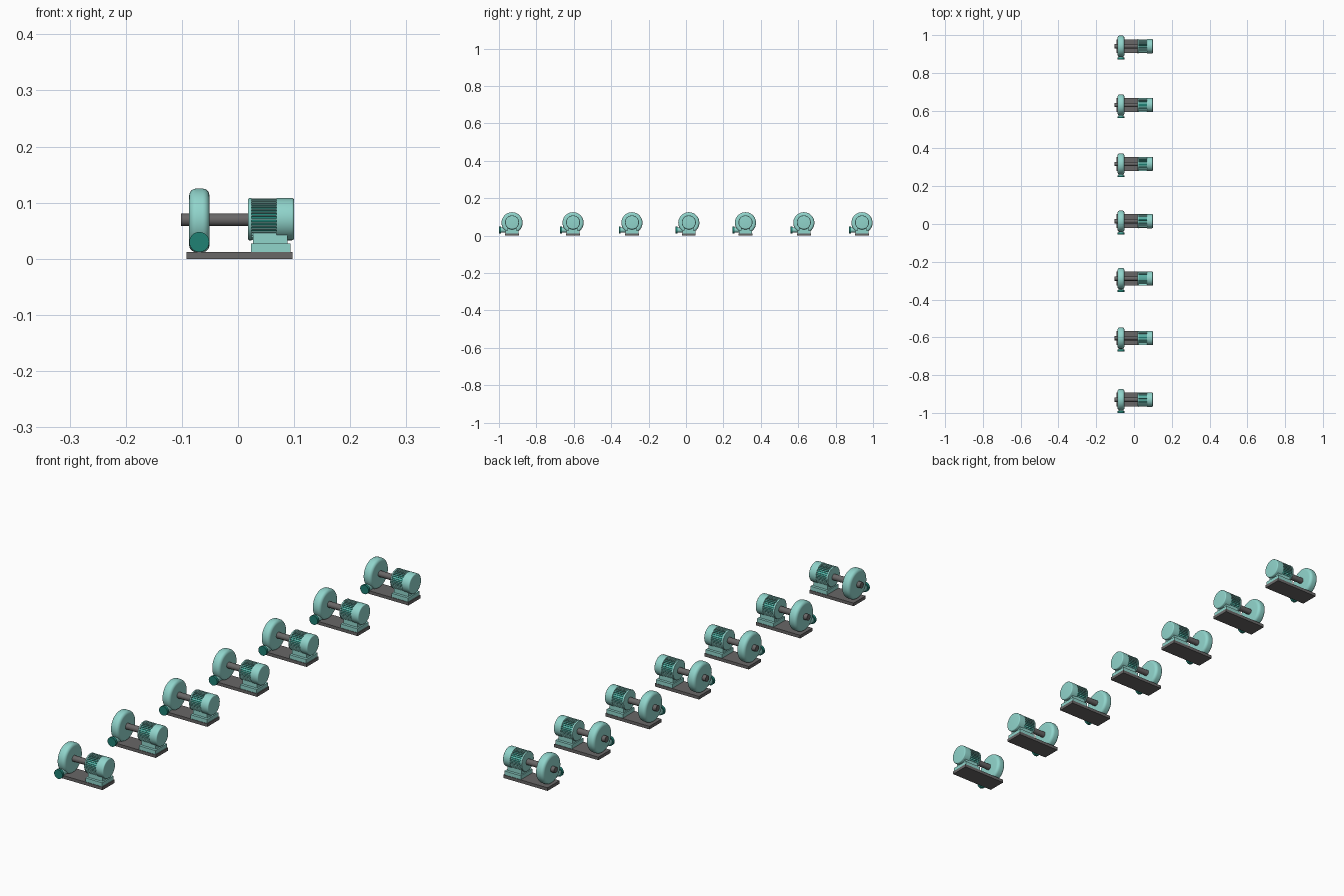
import bpy, bmesh, math
from mathutils import Matrix, Vector

if "Cube" in bpy.data.objects:
    bpy.data.objects.remove(bpy.data.objects["Cube"])


def material(name, rgb):
    m = bpy.data.materials.new(name)
    m.diffuse_color = (*rgb, 1)
    m.use_nodes = True
    m.node_tree.nodes["Principled BSDF"].inputs["Base Color"].default_value = m.diffuse_color
    return m


LIGHT = material("light teal", (0.28, 0.66, 0.60))
DARK = material("dark teal", (0.014, 0.22, 0.175))
GREY = material("dark grey", (0.14, 0.135, 0.135))

AXIS_Z = 0.0695
ROW_Y = (-0.93, -0.604, -0.289, 0.015, 0.318, 0.63, 0.941)
parts = []


def finish(bm, name, mat, smooth=True):
    bmesh.ops.recalc_face_normals(bm, faces=bm.faces)
    me = bpy.data.meshes.new(name)
    bm.to_mesh(me)
    bm.free()
    me.materials.append(mat)
    if smooth:
        me.shade_smooth()
        me.set_sharp_from_angle(angle=math.radians(35))
    parts.append((name, me))


def lathe(name, profile, mat, origin, axis="X", sides=48):
    """Turn (distance along axis, radius) points around the X or Y axis."""
    bm = bmesh.new()
    rings = []
    for d, r in profile:
        ring = []
        for i in range(sides):
            a = 2 * math.pi * i / sides
            c, s = r * math.cos(a), r * math.sin(a)
            p = (d, c, s) if axis == "X" else (c, d, s)
            ring.append(bm.verts.new(Vector(p) + Vector(origin)))
        rings.append(ring)
    for a, b in zip(rings, rings[1:]):
        for i in range(sides):
            j = (i + 1) % sides
            bm.faces.new((a[i], a[j], b[j], b[i]))
    bm.faces.new(rings[0])
    bm.faces.new(rings[-1])
    finish(bm, name, mat)


def add_box(bm, lo, hi, rot=Matrix()):
    lo, hi = Vector(lo), Vector(hi)
    m = rot @ Matrix.Translation((lo + hi) / 2) @ Matrix.Diagonal((*(hi - lo), 1))
    bmesh.ops.create_cube(bm, size=1, matrix=m)


def box(name, lo, hi, mat):
    bm = bmesh.new()
    add_box(bm, lo, hi)
    finish(bm, name, mat, False)


def arc(cx, cr, rad, a0, a1, n=6):
    """Rounded profile corner, angles in degrees."""
    return [(cx + rad * math.cos(math.radians(a0 + (a1 - a0) * k / n)),
             cr + rad * math.sin(math.radians(a0 + (a1 - a0) * k / n)))
            for k in range(n + 1)]


# base plate and motor pedestal
box("base_plate", (-0.092, -0.037, 0), (0.097, 0.037, 0.012), GREY)
box("pedestal_lower", (0.023, -0.035, 0.012), (0.094, 0.035, 0.027), LIGHT)
box("pedestal_upper", (0.027, -0.025, 0.027), (0.088, 0.025, 0.046), LIGHT)

# drive shaft
lathe("drive_shaft", [(-0.102, 0.0115), (0.02, 0.0115)], GREY, (0, 0, AXIS_Z), sides=32)

# pump casing with a rounded rim
lathe("pump_casing", arc(-0.075, 0.0445, 0.012, 180, 90) + arc(-0.063, 0.0445, 0.012, 90, 0),
      LIGHT, (0, 0, 0.0685), sides=64)

# outlet pipe and flange
lathe("outlet_pipe", [(-0.062, 0.0135), (0, 0.0135)], LIGHT, (-0.069, 0, 0.030), "Y", 32)
lathe("outlet_flange", [(-0.070, 0.0178), (-0.060, 0.0178)], DARK, (-0.069, 0, 0.030), "Y", 32)

# motor: end ring, finned core and fan cover
axis = (0, 0, AXIS_Z + 0.001)
lathe("motor_end_ring", arc(0.020, 0.0355, 0.002, 180, 90, 3) + [(0.024, 0.0375)], LIGHT, axis)
lathe("motor_core", [(0.022, 0.0335), (0.071, 0.0335)], DARK, axis)
lathe("motor_fan_cover", [(0.069, 0.0375)] + arc(0.096, 0.0335, 0.004, 90, 0), LIGHT, axis)

# cooling fins along the motor
bm = bmesh.new()
COUNT = 36
for i in range(COUNT):
    rot = Matrix.Translation(axis) @ Matrix.Rotation(2 * math.pi * i / COUNT, 4, "X")
    add_box(bm, (0.0235, -0.001, 0.032), (0.0695, 0.001, 0.037), rot)
finish(bm, "motor_fins", LIGHT, False)

# row of seven pumps sharing the same meshes
for n, y in enumerate(ROW_Y, 1):
    for name, me in parts:
        ob = bpy.data.objects.new(f"{name}_{n}", me)
        ob.location.y = y
        bpy.context.collection.objects.link(ob)
